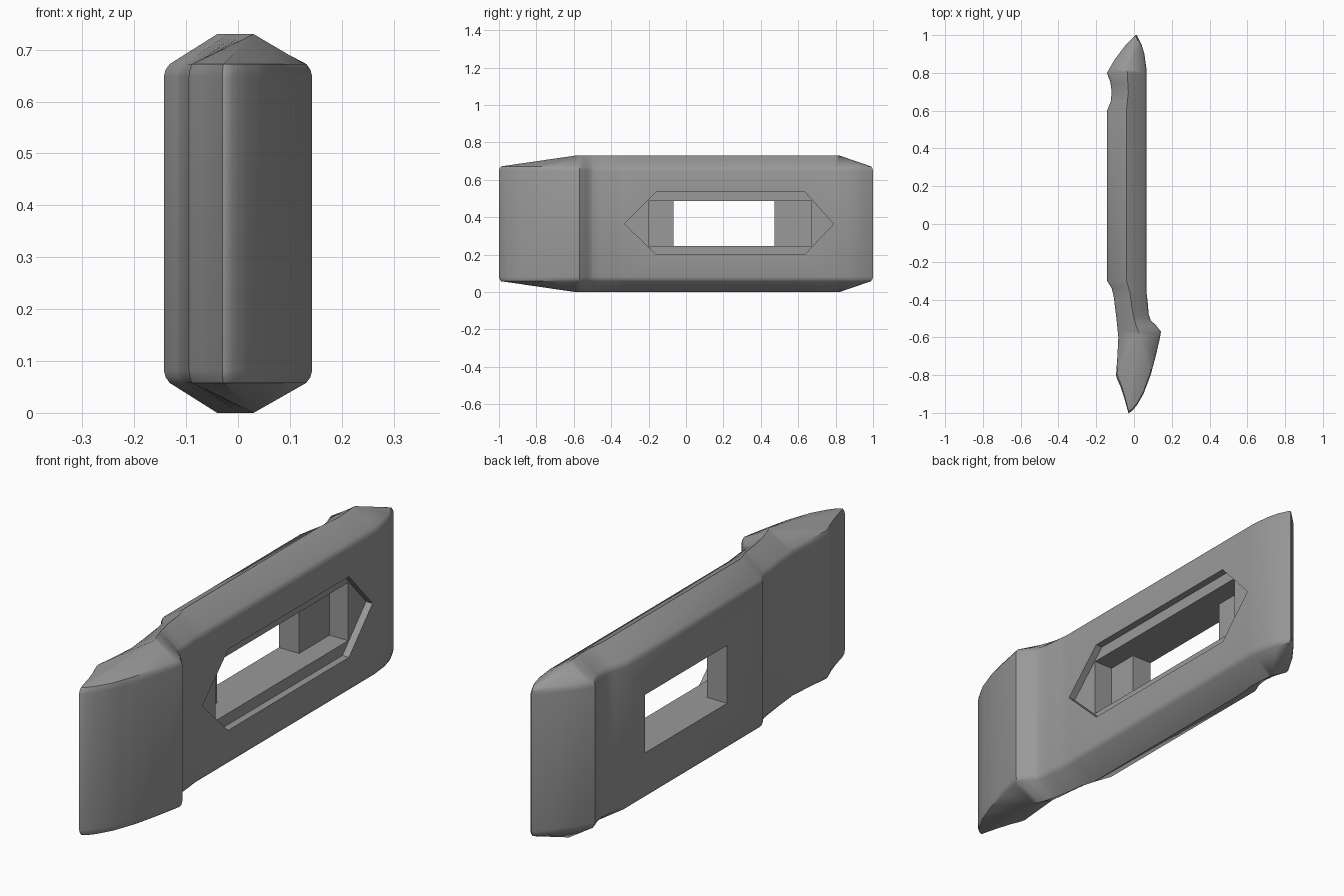
import bpy, bmesh, math

if "Cube" in bpy.data.objects:
    bpy.data.objects.remove(bpy.data.objects["Cube"])

H = 0.73        # full height
MID = H / 2

# plan outline as (y, x) points for each long side, and the crest between them
LEFT = [(-1, -.03), (-.97, -.038), (-.92, -.052), (-.86, -.072), (-.82, -.09), (-.8, -.095),
        (-.7, -.088), (-.6, -.083), (-.5, -.093), (-.38, -.108), (-.34, -.118), (-.3, -.143),
        (.6, -.143), (.65, -.123), (.7, -.118), (.75, -.125), (.8, -.143), (.87, -.103),
        (.95, -.042), (1, .01)]
RIGHT = [(-1, -.025), (-.99, -.01), (-.96, .015), (-.9, .05), (-.8, .088), (-.7, .115),
         (-.6, .138), (-.57, .143), (-.535, .115), (-.51, .088), (-.48, .078), (-.42, .073),
         (-.36, .066), (.82, .066), (.9, .055), (.95, .04), (1, .015)]
CREST = [(-.59, .03), (-.55, .015), (-.5, 0), (-.45, -.01), (-.36, -.022), (-.3, -.04),
         (.6, -.04), (.7, -.03), (.82, -.037)]


def sample(pts, y):
    for (y0, x0), (y1, x1) in zip(pts, pts[1:]):
        if y <= y1:
            return x0 + (x1 - x0) * (y - y0) / (y1 - y0)
    return pts[-1][1]


def mesh_object(name, bm):
    bmesh.ops.recalc_face_normals(bm, faces=bm.faces)
    me = bpy.data.meshes.new(name)
    bm.to_mesh(me)
    bm.free()
    ob = bpy.data.objects.new(name, me)
    bpy.context.collection.objects.link(ob)
    return ob


def prism(name, outline, x0, x1):
    """Prism along x from a (y, z) outline."""
    bm = bmesh.new()
    a = [bm.verts.new((x0, y, z)) for y, z in outline]
    b = [bm.verts.new((x1, y, z)) for y, z in outline]
    bm.faces.new(a)
    bm.faces.new(b)
    n = len(a)
    for i in range(n):
        bm.faces.new((a[i], a[(i + 1) % n], b[(i + 1) % n], b[i]))
    return mesh_object(name, bm)


# body: upright wall, rounded rim, slopes rising to the crest, same below
ys = sorted({p[0] for p in LEFT + RIGHT + CREST})
outline = [(sample(RIGHT, y), y) for y in ys] + [(sample(LEFT, y), y) for y in reversed(ys)]
crest_y = [min(max(y, CREST[0][0]), CREST[-1][0]) for _, y in outline]
n = len(outline)
bm = bmesh.new()


def ring(inset, z):
    verts = []
    for (x, y), cy in zip(outline, crest_y):
        dx, dy = sample(CREST, cy) - x, cy - y
        d = math.hypot(dx, dy)
        verts.append(bm.verts.new((x + dx / d * inset, y + dy / d * inset, z)))
    return verts


def crest(z):
    verts = {cy: bm.verts.new((sample(CREST, cy), cy, z)) for cy in set(crest_y)}
    return [verts[cy] for cy in crest_y]


rim = [(0, .648), (.0035, .661), (.011, .672)]
levels = [crest(0)]
levels += [ring(i, H - z) for i, z in reversed(rim)]
levels += [ring(i, z) for i, z in rim]
levels.append(crest(H))
for a, b in zip(levels, levels[1:]):
    for i in range(n):
        j = (i + 1) % n
        corners = list(dict.fromkeys((a[i], a[j], b[j], b[i])))
        bm.faces.new(corners)
body = mesh_object("body", bm)

# recesses and opening: hexagonal lip, deeper pocket, through window
hexagon = [(-.329, MID), (-.158, .2), (.634, .2), (.789, MID), (.634, .536), (-.158, .536)]


def rect(y0, y1):
    return [(y0, .247), (y1, .247), (y1, .488), (y0, .488)]


cutters = [prism("lip_cutter", hexagon, .036, .3),
           prism("pocket_cutter", rect(-.2, .672), -.05, .3),
           prism("window_cutter", rect(-.066, .473), -.3, .3)]
bpy.context.view_layer.objects.active = body
body.select_set(True)
for c in cutters:
    c.hide_render = True
    mod = body.modifiers.new("cut", 'BOOLEAN')
    mod.operation = 'DIFFERENCE'
    mod.solver = 'EXACT'
    mod.object = c
    bpy.ops.object.modifier_apply(modifier=mod.name)
for c in cutters:
    bpy.data.objects.remove(c)

# finish
grey = bpy.data.materials.new("mid_grey")
grey.diffuse_color = (.32, .32, .32, 1)
grey.use_nodes = True
grey.node_tree.nodes["Principled BSDF"].inputs["Base Color"].default_value = grey.diffuse_color
body.data.materials.clear()
body.data.materials.append(grey)
for p in body.data.polygons:
    p.material_index = 0
bpy.ops.object.shade_smooth_by_angle(angle=math.radians(35))
